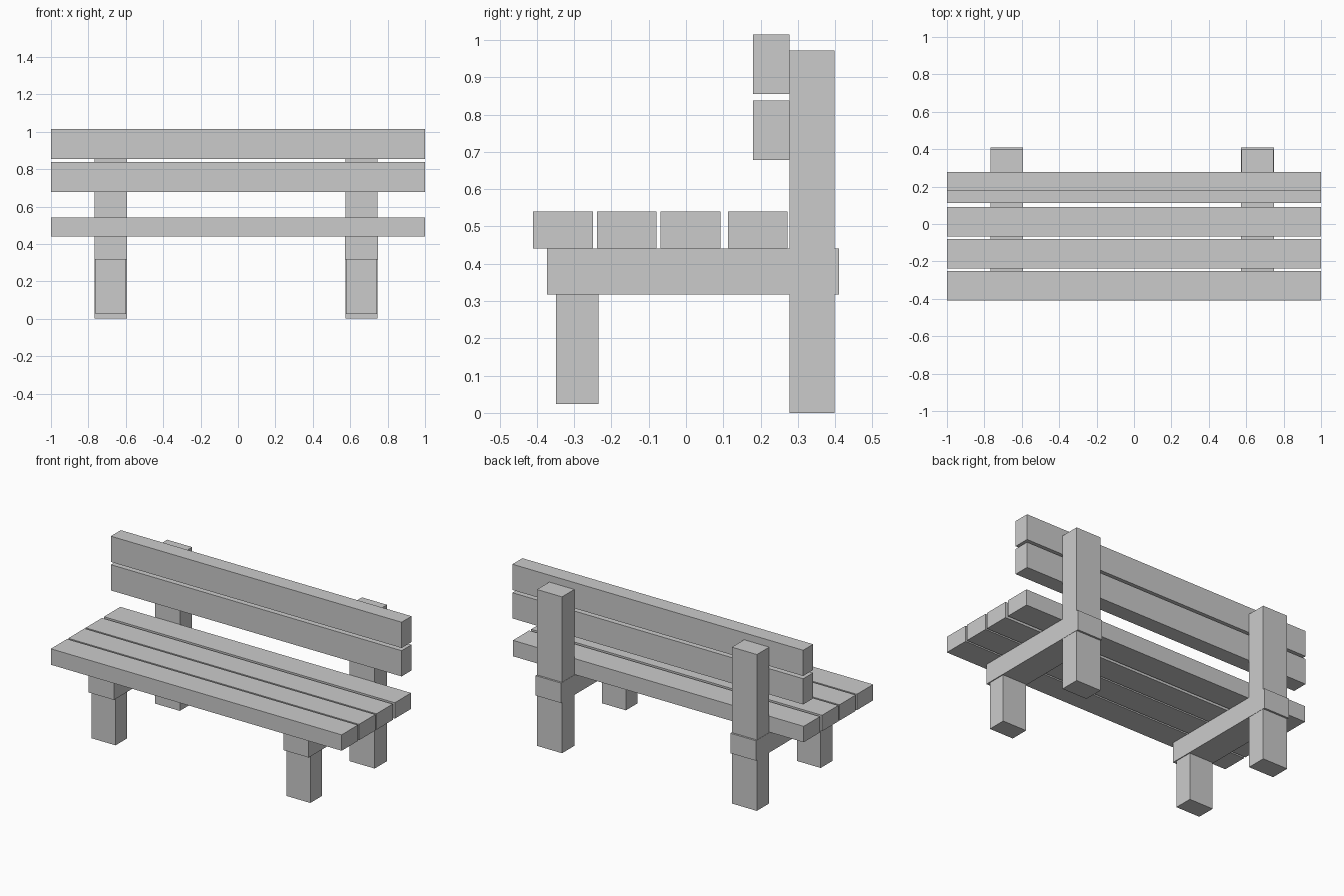
import bpy

if "Cube" in bpy.data.objects:
    bpy.data.objects.remove(bpy.data.objects["Cube"])


def box(name, x, y, z):
    """Add a box from (min, max) ranges on each axis."""
    bpy.ops.mesh.primitive_cube_add(
        size=1, location=[(r[0] + r[1]) / 2 for r in (x, y, z)])
    ob = bpy.context.object
    ob.name = name
    ob.scale = [r[1] - r[0] for r in (x, y, z)]
    bpy.ops.object.transform_apply(location=False, rotation=False, scale=True)
    return ob


SPAN = (-1.0, 1.0)

# Seat planks, front to back
for i, y in enumerate((-0.41, -0.239, -0.068, 0.112)):
    box(f"seat_plank_{i + 1}", SPAN, (y, y + 0.16), (0.441, 0.54))

# Backrest planks
for i, z in enumerate((0.678, 0.855)):
    box(f"back_plank_{i + 1}", SPAN, (0.179, 0.277), (z, z + 0.16))

# Side frames: each has a back post, seat bearer and short front leg
for side, cx in (("left", -0.68), ("right", 0.66)):
    def across(half):
        return (cx - half, cx + half)
    box(f"back_post_{side}", across(0.086), (0.277, 0.398), (0.0, 0.972))
    box(f"seat_bearer_{side}", across(0.0875), (-0.373, 0.41), (0.317, 0.441))
    box(f"front_leg_{side}", across(0.082), (-0.349, -0.235), (0.024, 0.32))
